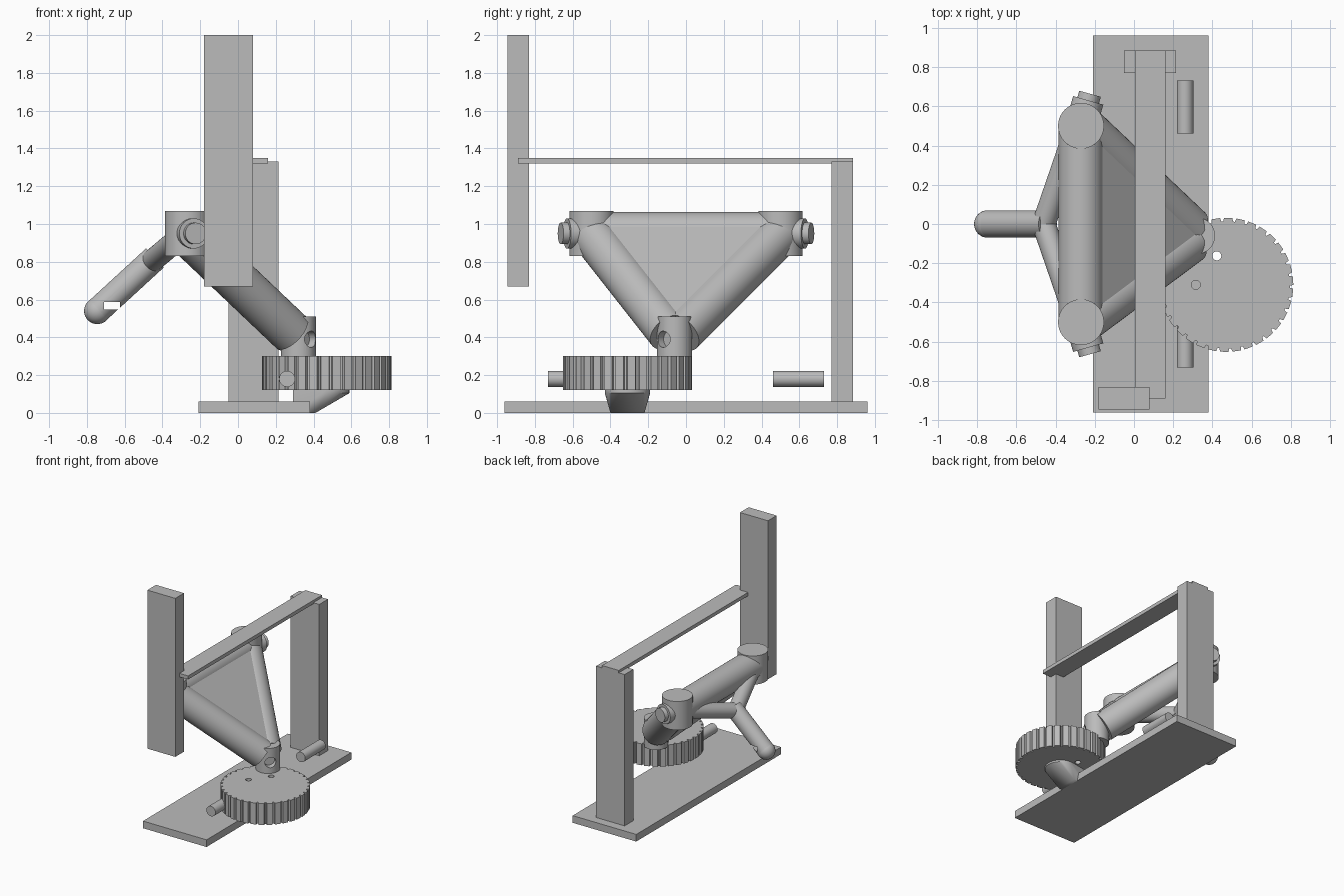
import bpy, bmesh, math
from mathutils import Vector

if "Cube" in bpy.data.objects:
    bpy.data.objects.remove(bpy.data.objects["Cube"])

grey = bpy.data.materials.new("plain_grey")
grey.use_nodes = True
grey.diffuse_color = (0.5, 0.5, 0.5, 1)
grey.node_tree.nodes["Principled BSDF"].inputs["Base Color"].default_value = (0.5, 0.5, 0.5, 1)


def finish(name, bm):
    mesh = bpy.data.meshes.new(name)
    bmesh.ops.recalc_face_normals(bm, faces=bm.faces)
    bm.to_mesh(mesh)
    bm.free()
    mesh.materials.append(grey)
    ob = bpy.data.objects.new(name, mesh)
    bpy.context.collection.objects.link(ob)
    return ob


def activate(ob):
    bpy.ops.object.select_all(action='DESELECT')
    ob.select_set(True)
    bpy.context.view_layer.objects.active = ob


def smooth(ob):
    activate(ob)
    bpy.ops.object.shade_smooth_by_angle(angle=math.radians(35))
    return ob


def box(name, lo, hi):
    bm = bmesh.new()
    bmesh.ops.create_cube(bm, size=1)
    for v in bm.verts:
        v.co = [l + (c + 0.5) * (h - l) for l, h, c in zip(lo, hi, v.co)]
    return finish(name, bm)


def rod(name, start, end, radius, sides=40):
    a, b = Vector(start), Vector(end)
    bm = bmesh.new()
    bmesh.ops.create_cone(bm, cap_ends=True, segments=sides, radius1=radius,
                          radius2=radius, depth=(b - a).length)
    turn = (b - a).to_track_quat('Z', 'Y')
    for v in bm.verts:
        v.co = turn @ v.co + (a + b) / 2
    return smooth(finish(name, bm))


def prism(name, points, offset):
    # polygon swept along an offset vector
    bm = bmesh.new()
    face = bm.faces.new([bm.verts.new(p) for p in points])
    moved = bmesh.ops.extrude_face_region(bm, geom=[face])["geom"]
    bmesh.ops.translate(bm, vec=offset,
                        verts=[g for g in moved if isinstance(g, bmesh.types.BMVert)])
    return finish(name, bm)


def cut(ob, cutters):
    activate(ob)
    for c in cutters:
        mod = ob.modifiers.new("cut", 'BOOLEAN')
        mod.object, mod.solver = c, 'EXACT'
        bpy.ops.object.modifier_apply(modifier=mod.name)
    for c in cutters:
        bpy.data.objects.remove(c)
    smooth(ob)


# Stand: base, two posts and the bar between them
box("base_plate", (-0.21, -0.96, 0), (0.38, 0.96, 0.06))
box("front_post", (-0.18, -0.945, 0.67), (0.08, -0.83, 2))
box("back_post", (-0.05, 0.77, 0.06), (0.215, 0.885, 1.33))
box("top_bar", (0.005, -0.89, 1.32), (0.16, 0.885, 1.35))

# Joints of the triangular frame
low = Vector((0.32, -0.06, 0.39))
heads = {"left" if s > 0 else "right": Vector((-0.27, 0.5 * s, 0.95)) for s in (1, -1)}
rod("cross_tube", heads["right"], heads["left"], 0.114)

for side, head in heads.items():
    s = 1 if head.y > 0 else -1
    up = Vector((0, 0, 0.12))
    rod(f"{side}_head_joint", head - up, head + up, 0.117)
    out = Vector((0.27, 0.96 * s, 0)).normalized()
    rod(f"{side}_pivot_collar", head, head + out * 0.135, 0.08)
    rod(f"{side}_pivot_pin", head, head + out * 0.17, 0.057)
    rod(f"{side}_frame_tube", head, low + (head - low).normalized() * 0.06, 0.115)
    rod(f"{side}_handle_branch", (-0.46, 0, 0.80), (-0.305, 0.45 * s, 0.93), 0.06)
    rod(f"{side}_roller", (0.26, 0.46 * s, 0.18), (0.26, 0.73 * s, 0.18), 0.042)

# Filled panel between the frame tubes
a, b = heads["left"], heads["right"]
n = (b - a).cross(low - a).normalized() * 0.1
prism("frame_panel", [a - n, b - n, low - n], 2 * n)

# Lower joint with its pin hole
joint = rod("lower_joint", (0.32, -0.06, 0.28), (0.32, -0.06, 0.51), 0.093)
aim = Vector((0.74, -0.67, 0))
cut(joint, [rod("pin_hole", low + aim * 0.04, low + aim * 0.2, 0.043)])

# Handle with rounded grip and a slot
grip = Vector((-0.745, 0, 0.54))
handle = rod("handle", grip, (-0.44, 0, 0.82), 0.069)
cut(handle, [box("slot", (-0.71, -0.2, 0.547), (-0.625, 0.2, 0.586))])
bm = bmesh.new()
bmesh.ops.create_uvsphere(bm, u_segments=32, v_segments=16, radius=0.07)
bmesh.ops.translate(bm, verts=bm.verts, vec=grip)
end = finish("handle_end", bm)
cut(end, [box("slot", (-0.71, -0.2, 0.547), (-0.625, 0.2, 0.586))])

# Toothed wheel with five holes
hub = Vector((0.47, -0.31, 0.12))
teeth = 34
rim = []
for i in range(teeth):
    for step, r in ((0, 0.342), (0.68, 0.342), (0.76, 0.324), (0.92, 0.324)):
        t = math.tau * (i + step) / teeth
        rim.append(hub + Vector((r * math.cos(t), r * math.sin(t), 0)))
wheel = prism("toothed_wheel", rim, Vector((0, 0, 0.18)))
holes = []
for i in range(5):
    t = math.pi + math.tau * i / 5
    p = hub + Vector((0.155 * math.cos(t), 0.155 * math.sin(t), 0))
    holes.append(rod("wheel_hole", p - Vector((0, 0, 0.1)), p + Vector((0, 0, 0.4)), 0.023, 20))
cut(wheel, holes)
activate(wheel)
bpy.ops.object.shade_flat()

# Slanted foot under the wheel
bm = bmesh.new()
for z in (0.105, 0.122):
    for i in range(32):
        t = math.tau * i / 32
        bm.verts.new((hub.x + 0.12 * math.cos(t), hub.y + 0.12 * math.sin(t), z))
for x, z in ((0.29, 0), (0.41, 0), (0.29, 0.122)):
    for y in (-0.40, -0.22):
        bm.verts.new((x, y, z))
bmesh.ops.convex_hull(bm, input=bm.verts)
smooth(finish("foot", bm))
